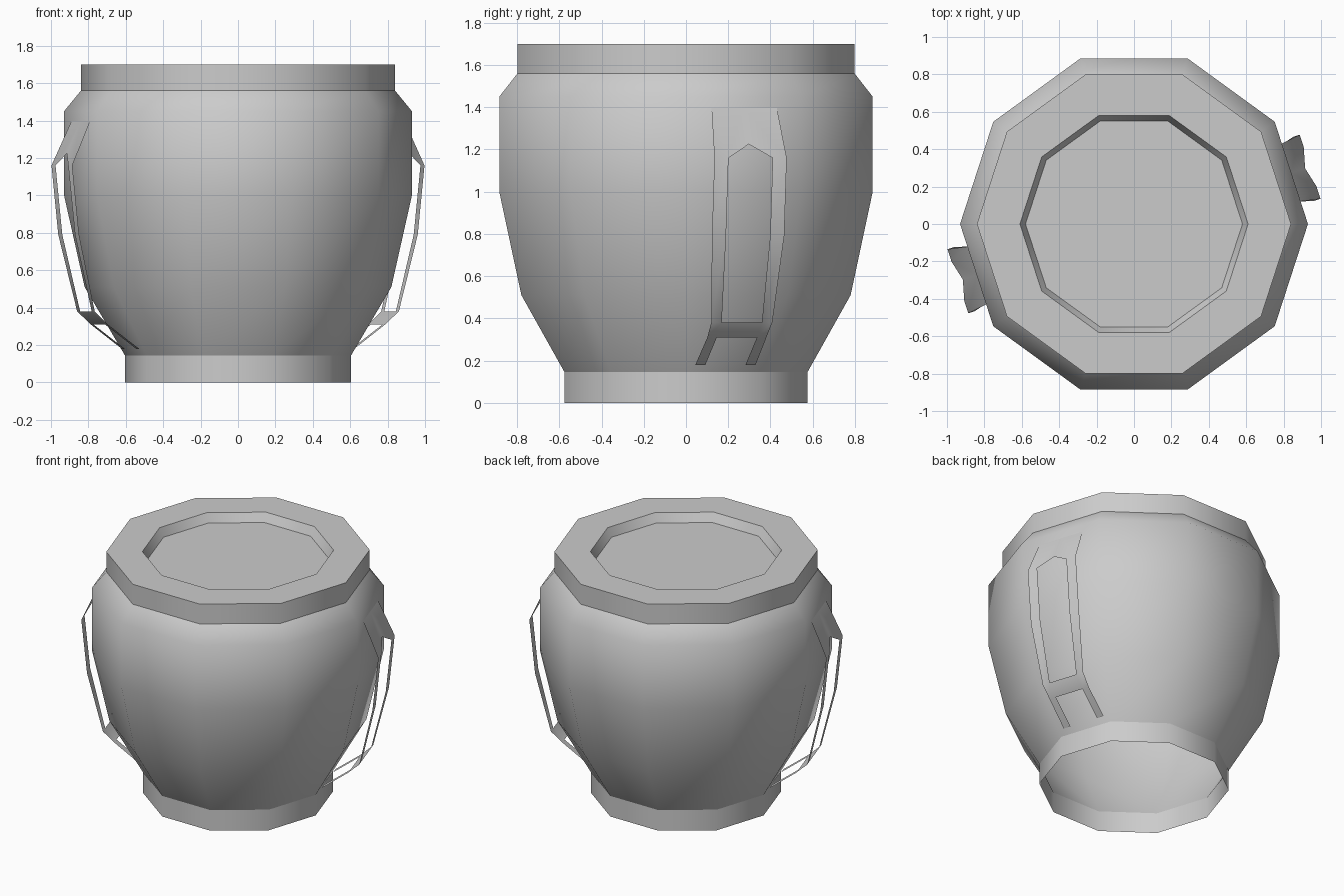
import bpy, bmesh
from math import cos, sin, pi, radians

if "Cube" in bpy.data.objects:
    bpy.data.objects.remove(bpy.data.objects["Cube"])

SIDES = 10


def finish(bm, name, angle=45):
    mesh = bpy.data.meshes.new(name)
    bm.to_mesh(mesh)
    bm.free()
    obj = bpy.data.objects.new(name, mesh)
    bpy.context.collection.objects.link(obj)
    mesh.shade_smooth()
    mesh.set_sharp_from_angle(angle=radians(angle))
    return obj


def lathe(name, profile, cap=False):
    """Ten-sided turned shell from (radius, height) points, bottom to top."""
    bm = bmesh.new()
    rings = [[bm.verts.new((r * cos(2 * pi * i / SIDES), r * sin(2 * pi * i / SIDES), z))
              for i in range(SIDES)] for r, z in profile]
    for low, high in zip(rings, rings[1:]):
        for i in range(SIDES):
            j = (i + 1) % SIDES
            bm.faces.new((low[i], low[j], high[j], high[i]))
    if cap:
        bm.faces.new(rings[-1])
    return finish(bm, name)


# Pot: open foot, bulging body, lid with a shallow recess
lathe("foot", [(0.605, 0), (0.605, 0.145)])
lathe("body", [(0.605, 0.145), (0.82, 0.51), (0.93, 1.0), (0.93, 1.45), (0.84, 1.56)])
lathe("lid", [(0.84, 1.56), (0.84, 1.70), (0.61, 1.70), (0.58, 1.64)], cap=True)

# Handle strap rows: height, distance from axis, outer and inner half-width
ROWS = [(0.18, 0.605, 0.15, 0.10), (0.31, 0.78, 0.147, 0.10), (0.38, 0.855, 0.152, 0.10),
        (0.79, 0.952, 0.18, 0.11), (1.16, 0.99, 0.18, 0.11)]


def handle(name, angle):
    """Thin sheet loop with two feet, centred on a flat side of the pot."""
    bm = bmesh.new()

    def vert(r, t, z):
        return bm.verts.new((r * cos(angle) - t * sin(angle), r * sin(angle) + t * cos(angle), z))

    # each row runs left outer, left inner, right inner, right outer
    rows = [[vert(r, t, z) for t in (-o, -i, i, o)] for z, r, o, i in ROWS]
    for a, b in zip(rows, rows[1:]):
        for k in (0, 2):
            bm.faces.new((a[k], a[k + 1], b[k + 1], b[k]))
    # cross bar near the bottom
    bm.faces.new((rows[1][1], rows[1][2], rows[2][2], rows[2][1]))
    # top plate with the pointed opening
    apex = vert(0.962, 0, 1.225)
    left, mid, right = [vert(0.883, t, 1.4) for t in (-0.16, 0, 0.165)]
    a, b, c, d = rows[-1]
    bm.faces.new((a, b, apex, mid, left))
    bm.faces.new((c, d, right, mid, apex))
    return finish(bm, name)


handle("handle_right", radians(18))
handle("handle_left", radians(198))
